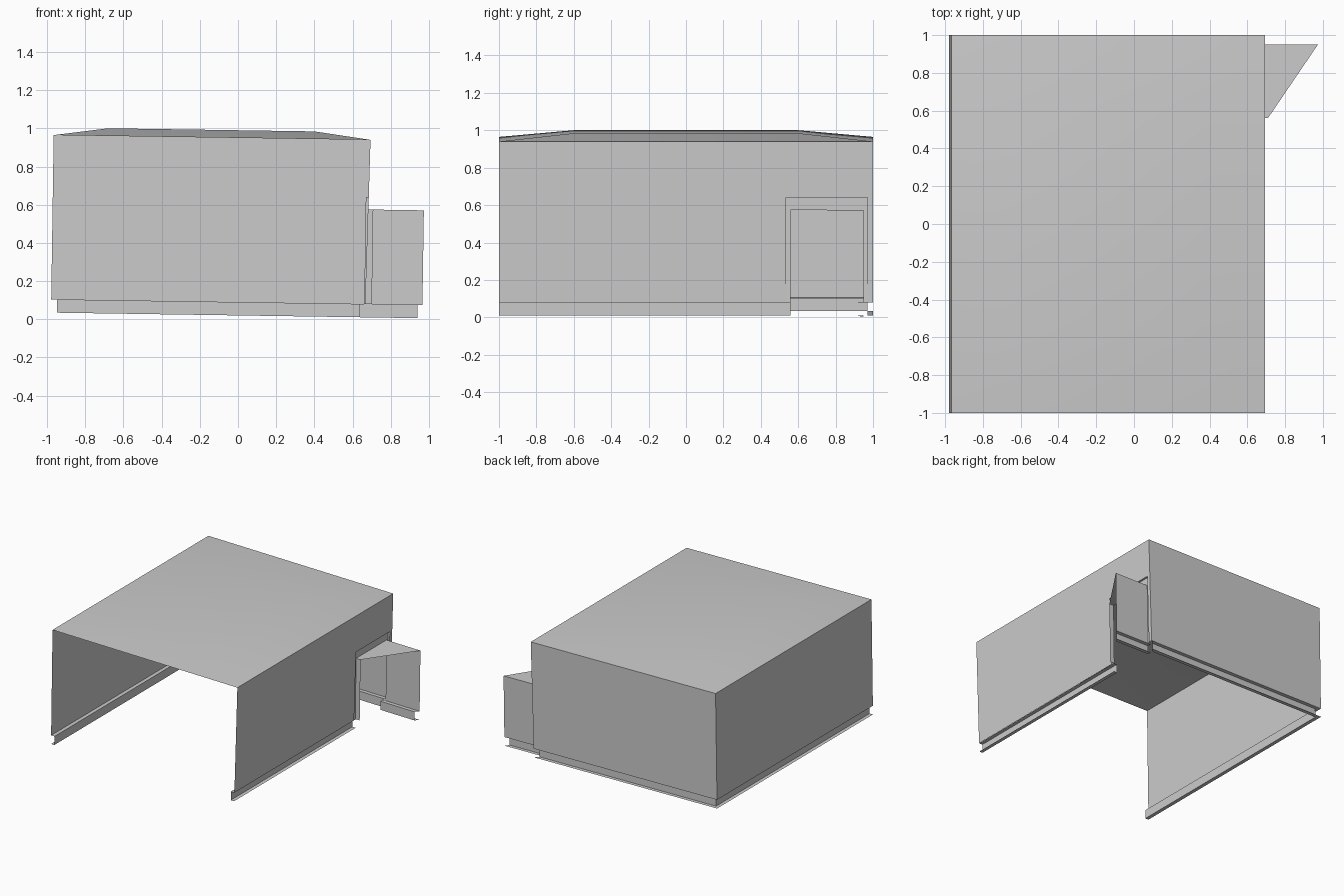
import bpy

cube = bpy.data.objects.get("Cube")
if cube:
    bpy.data.objects.remove(cube)

mat = bpy.data.materials.new("light_grey")
mat.use_nodes = True
GREY = (0.6, 0.6, 0.6, 1)
mat.diffuse_color = GREY
mat.node_tree.nodes["Principled BSDF"].inputs["Base Color"].default_value = GREY

LEAN = 0.015            # the whole shelter leans slightly to one side
L, R = -0.98, 0.665     # side wall positions
HEM, EAVE = 0.09, 0.95  # wall bottom and top
GROUND = 0.02


def right_x(h):
    """The right-hand wall flares a little towards the eave."""
    return R + 0.016 * h


def make(name, faces, smooth=False):
    """Join polygon sheets into one object, leaning every point."""
    verts, index, polys = [], {}, []
    for face in faces:
        poly = []
        for x, y, h in face:
            p = (x + LEAN * h, y, h - LEAN * x)
            if p not in index:
                index[p] = len(verts)
                verts.append(p)
            poly.append(index[p])
        polys.append(poly)
    mesh = bpy.data.meshes.new(name)
    mesh.from_pydata(verts, [], polys)
    mesh.materials.append(mat)
    for p in mesh.polygons:
        p.use_smooth = smooth
    obj = bpy.data.objects.new(name, mesh)
    bpy.context.collection.objects.link(obj)
    return obj


def bridge(a, b):
    """Quads between two open rows of points."""
    return [(a[i], a[i + 1], b[i + 1], b[i]) for i in range(len(a) - 1)]


def skirt(name, outer, inner):
    """Channel under a wall: ledge inward, web down, flange outward."""
    rows = [[(x, y, h) for x, y in path] for path, h in
            ((outer, HEM), (inner, HEM), (inner, GROUND), (outer, GROUND))]
    make(name, [f for a, b in zip(rows, rows[1:]) for f in bridge(a, b)])


# Roof with a raised flat middle
top = right_x(EAVE)
eave = [(L, -1, EAVE), (top, -1, EAVE), (top, 1, EAVE), (L, 1, EAVE)]
crown = [(x, y, 0.99) for x, y in ((-0.695, -0.6), (0.385, -0.6), (0.385, 0.6), (-0.695, 0.6))]
make("roof", bridge(eave + eave[:1], crown + crown[:1]) + [crown], smooth=True)

# Plain walls; the front stays open
make("side_wall", [[(L, 1, HEM), (L, -1, HEM), (L, -1, EAVE), (L, 1, EAVE)]])
make("back_wall", [[(right_x(HEM), 1, HEM), (L, 1, HEM), (L, 1, EAVE), (top, 1, EAVE)]])

# Wall with doorway, built as panels around the opening
Y0, Y1, HEAD = 0.535, 0.97, 0.65


def panel(y0, y1, h0, h1):
    return [(right_x(h), y, h) for y, h in ((y0, h0), (y1, h0), (y1, h1), (y0, h1))]


make("doorway_wall", [panel(-1, Y0, HEM, HEAD), panel(Y1, 1, HEM, HEAD),
                      panel(-1, Y0, HEAD, EAVE), panel(Y0, Y1, HEAD, EAVE),
                      panel(Y1, 1, HEAD, EAVE)])

# Recessed door frame
D0, D1, LINTEL, DEPTH = 0.56, 0.95, 0.585, 0.66
arch = ((Y0, HEM), (Y0, HEAD), (Y1, HEAD), (Y1, HEM))
rim = [(right_x(h), y, h) for y, h in arch]
back = [(DEPTH, y, h) for y, h in arch]
opening = [(DEPTH, y, h) for y, h in ((D0, HEM), (D0, LINTEL), (D1, LINTEL), (D1, HEM))]
make("door_frame", bridge(rim, back) + bridge(back, opening))

# Triangular porch: jamb, canopy and wind wall
NEAR, FAR = 0.70, 0.965
make("porch_jamb", [[(DEPTH, D0, HEM), (NEAR, D0, HEM), (NEAR, D0, LINTEL), (DEPTH, D0, LINTEL)]])
make("porch_canopy", [[(DEPTH, D0, LINTEL), (NEAR, D0, LINTEL),
                       (FAR, D1, LINTEL), (DEPTH, D1, LINTEL)]])
make("porch_wall", [[(FAR, D1, HEM), (DEPTH, D1, HEM), (DEPTH, D1, LINTEL), (FAR, D1, LINTEL)]])

# Channels along the wall bottoms
T = 0.03
skirt("main_skirt", [(L, -1), (L, 1), (R, 1)], [(L + T, -1), (L + T, 1 - T), (R - T, 1 - T)])
skirt("doorway_wall_skirt", [(R, D0), (R, -1)], [(R - T, D0), (R - T, -1)])
skirt("porch_skirt", [(R - T, D1), (FAR, D1)], [(R - T, D1 - T), (FAR - 0.025, D1 - T)])
